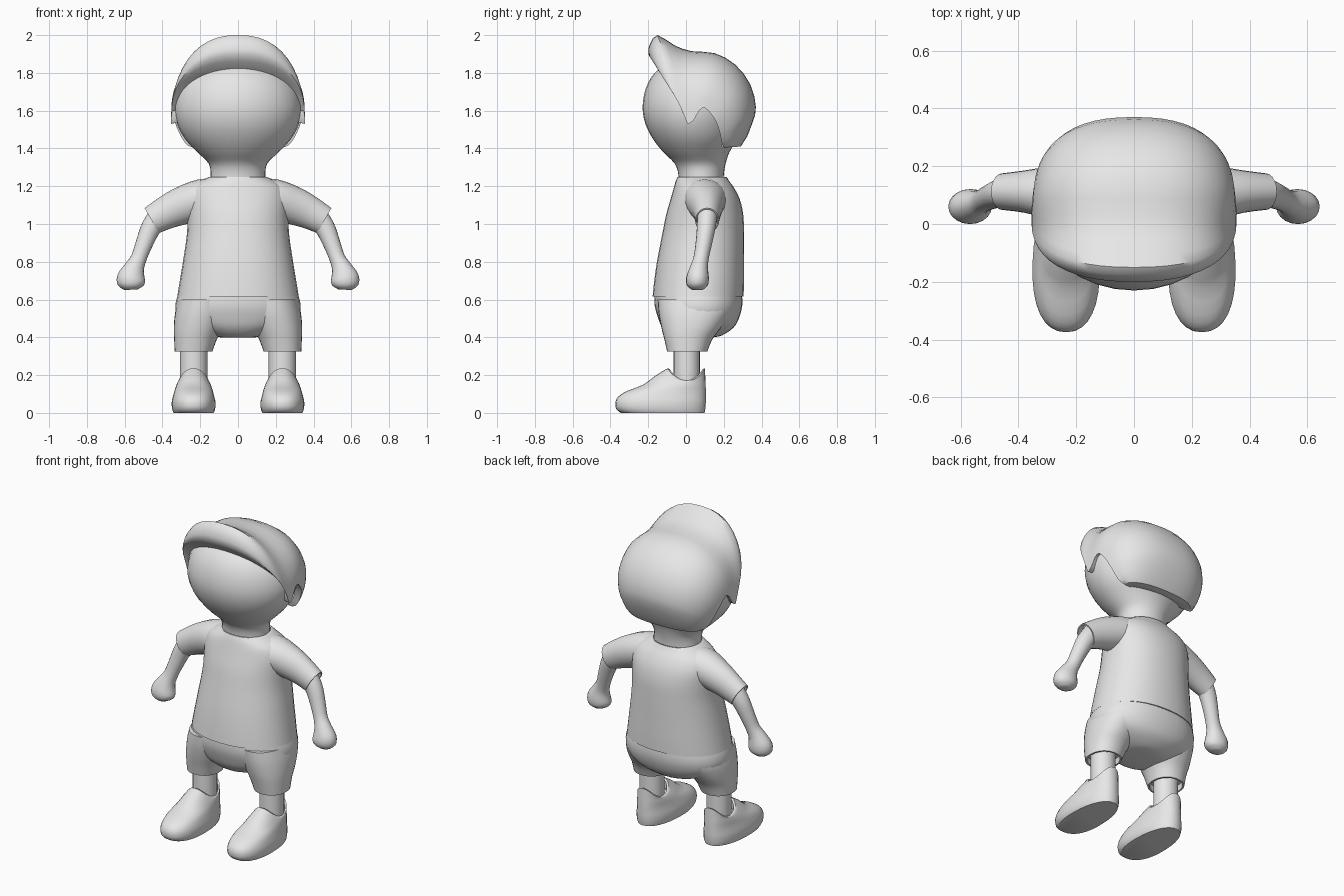
import bpy, bmesh, math
from mathutils import Vector

cube = bpy.data.objects.get("Cube")
if cube:
    bpy.data.objects.remove(cube)

grey = bpy.data.materials.new("plain grey")
grey.use_nodes = True
COLOUR = (0.8, 0.8, 0.8, 1)
grey.diffuse_color = COLOUR
grey.node_tree.nodes["Principled BSDF"].inputs["Base Color"].default_value = COLOUR


def power(value, p):
    return math.copysign(abs(value) ** p, value)


def smooth_path(rows, steps):
    """Catmull-Rom interpolation through rows of numbers."""
    out = []
    for i in range(len(rows) - 1):
        a, b, c, d = (rows[max(0, min(len(rows) - 1, i + k))] for k in (-1, 0, 1, 2))
        for s in range(steps):
            t = s / steps
            out.append([q + 0.5 * t * (r - p + t * (2 * p - 5 * q + 4 * r - w
                        + t * (3 * (q - r) + w - p))) for p, q, r, w in zip(a, b, c, d)])
    return out + [list(rows[-1])]


def skin_rings(name, rings, closed=True, mirror=False, angle=40):
    """Bridge rings of points into one surface."""
    bm = bmesh.new()
    grid = [[bm.verts.new(p) for p in ring] for ring in rings]
    n = len(grid[0])
    for a, b in zip(grid, grid[1:]):
        for i in range(n if closed else n - 1):
            j = (i + 1) % n
            bm.faces.new((a[i], a[j], b[j], b[i]))
    if closed:
        bm.faces.new(grid[0])
        bm.faces.new(grid[-1])
    bmesh.ops.recalc_face_normals(bm, faces=bm.faces)
    mesh = bpy.data.meshes.new(name)
    bm.to_mesh(mesh)
    bm.free()
    mesh.materials.append(grey)
    obj = bpy.data.objects.new(name, mesh)
    bpy.context.collection.objects.link(obj)
    bpy.ops.object.select_all(action='DESELECT')
    obj.select_set(True)
    bpy.context.view_layer.objects.active = obj
    if mirror:
        obj.modifiers.new("mirror", 'MIRROR')
        bpy.ops.object.modifier_apply(modifier="mirror")
    bpy.ops.object.shade_smooth_by_angle(angle=math.radians(angle))
    return obj


def level_ring(z, rx, y0, y1, cx=0.0, dip=0.0, p=1.0, taper=0.0, n=32):
    """Horizontal oval; dip lowers its sides, taper narrows its rear."""
    pts = []
    for i in range(n):
        c, s = math.cos(math.tau * i / n), math.sin(math.tau * i / n)
        pts.append(Vector((cx + rx * power(c, p) * (1 - taper * s),
                           (y0 + y1) / 2 + (y1 - y0) / 2 * power(s, p), z - dip * c * c)))
    return pts


def inset(ring, scale, shift):
    """Scaled copy of a ring, used for hems and openings."""
    mid = sum(ring, Vector()) / len(ring)
    return [mid + (p - mid) * scale + Vector(shift) for p in ring]


def hem(ring, shift, scale=0.9):
    return [inset(ring, scale, (0, 0, 0)), inset(ring, scale, shift)]


def tube(rows, steps=3, n=20):
    """Rings across a path in the x-z plane: x, y, z, in-plane radius, y radius."""
    rows = smooth_path(rows, steps)
    rings = []
    for i, (x, y, z, ru, rv) in enumerate(rows):
        a, b = rows[max(i - 1, 0)], rows[min(i + 1, len(rows) - 1)]
        along = Vector((b[0] - a[0], 0, b[2] - a[2])).normalized()
        across = Vector((-along.z, 0, along.x))
        rings.append([Vector((x, y, z)) + across * ru * math.cos(math.tau * k / n)
                      + Vector((0, rv * math.sin(math.tau * k / n), 0)) for k in range(n)])
    return rings


# Head and neck: height, half width, front, back
head = [(1.2, .15, -.04, .2), (1.26, .145, -.04, .2), (1.32, .155, -.06, .21),
        (1.38, .215, -.12, .23), (1.45, .28, -.175, .27), (1.53, .322, -.215, .3),
        (1.62, .337, -.23, .32), (1.72, .315, -.212, .31), (1.8, .25, -.165, .26),
        (1.86, .14, -.08, .18), (1.88, .03, 0, .1)]
skin_rings("head", [level_ring(*r) for r in smooth_path(head, 3)])

# Hair: arches from ear to ear: half width, side y, side z, top y, top z
arches = [(.32, .02, 1.60, -.10, 1.79), (.345, 0, 1.60, -.145, 1.83),
          (.35, -.005, 1.59, -.198, 1.895), (.354, 0, 1.56, -.19, 1.955),
          (.355, .01, 1.53, -.15, 2.0), (.355, .04, 1.55, -.06, 1.945),
          (.353, .07, 1.60, .03, 1.915), (.35, .10, 1.615, .15, 1.905),
          (.345, .135, 1.58, .26, 1.845), (.335, .16, 1.54, .34, 1.74),
          (.31, .18, 1.48, .37, 1.62), (.28, .19, 1.43, .35, 1.53),
          (.24, .2, 1.405, .29, 1.41), (.17, .18, 1.42, .2, 1.42)]
hair = []
for w, y0, z0, y1, z1 in smooth_path(arches, 2):
    line = []
    for i in range(25):
        t = math.pi * i / 24
        s = max(math.sin(t), 0) ** 0.9
        line.append(Vector((w * power(math.cos(t), .85), y0 + (y1 - y0) * s, z0 + (z1 - z0) * s)))
    inner = [Vector((p.x * .86, p.y, p.z + .01)) for p in (line[0], line[-1])]
    hair.append([inner[0]] + line + [inner[1]])
skin_rings("hair", hair, closed=False, angle=45)

# Shirt body with open collar and hem
torso = [(.615, .322, -.177, .305), (.7, .308, -.168, .307), (.81, .29, -.152, .307),
         (.95, .27, -.125, .307), (1.05, .268, -.105, .303), (1.13, .27, -.082, .285),
         (1.19, .25, -.065, .255), (1.225, .2, -.055, .23), (1.25, .15, -.045, .215)]
body = [level_ring(*r, p=.92) for r in smooth_path(torso, 3)]
skin_rings("shirt_body", hem(body[0], (0, 0, .03), .95)[::-1] + body + hem(body[-1], (0, 0, -.03), .95))

# Sleeves
sleeve = tube([(.08, .1, 1.14, .1, .12), (.19, .1, 1.13, .108, .115), (.3, .108, 1.095, .1, .09),
               (.38, .112, 1.06, .088, .073), (.457, .112, 1.018, .076, .063)])
skin_rings("shirt_sleeves", sleeve + hem(sleeve[-1], (-.03, 0, .015)), mirror=True)

# Arms ending in round hands
arm = [(.38, .115, 1.09, .06, .055), (.455, .108, .99, .054, .05), (.495, .095, .9, .046, .044),
       (.525, .08, .82, .042, .041), (.548, .068, .77, .053, .048), (.565, .061, .715, .075, .06),
       (.568, .06, .675, .068, .055), (.568, .06, .652, .035, .03)]
skin_rings("arms", tube(arm), mirror=True)

# Shorts: seat, then the two legs
seat = [(.4, .09, -.04, .14), (.41, .15, -.085, .19), (.45, .25, -.125, .25), (.5, .315, -.147, .28),
        (.57, .332, -.166, .298), (.65, .31, -.165, .295)]
skin_rings("shorts_seat", [level_ring(*r, p=.9) for r in smooth_path(seat, 3)])
leg = [(.6, .14, -.15, .25, .175), (.53, .145, -.145, .235, .188), (.45, .13, -.13, .185, .21),
       (.39, .113, -.115, .14, .225), (.325, .1, -.1, .113, .235)]
cuff = [level_ring(*r, p=.92) for r in smooth_path(leg, 3)]
skin_rings("shorts_legs", cuff + hem(cuff[-1], (0, 0, .04)), mirror=True)

# Lower legs
skin_rings("lower_legs", [level_ring(z, .073, -.066, .074, .235, n=20) for z in (.1, .25, .42)],
           mirror=True)

# Shoes: height, half width, toe, heel, centre, side dip of the collar
shoe = [(0, .106, -.345, .098, .235, 0), (.02, .114, -.37, .102, .235, 0),
        (.055, .116, -.374, .105, .235, 0), (.085, .11, -.36, .105, .235, 0),
        (.115, .102, -.315, .105, .235, 0), (.15, .094, -.225, .104, .235, .01),
        (.195, .086, -.165, .102, .235, .035), (.236, .08, -.098, .1, .235, .068)]
upper = [level_ring(*r, p=.88, taper=.08) for r in smooth_path(shoe, 2)]
skin_rings("shoes", upper + hem(upper[-1], (0, 0, -.05), .88), mirror=True)
